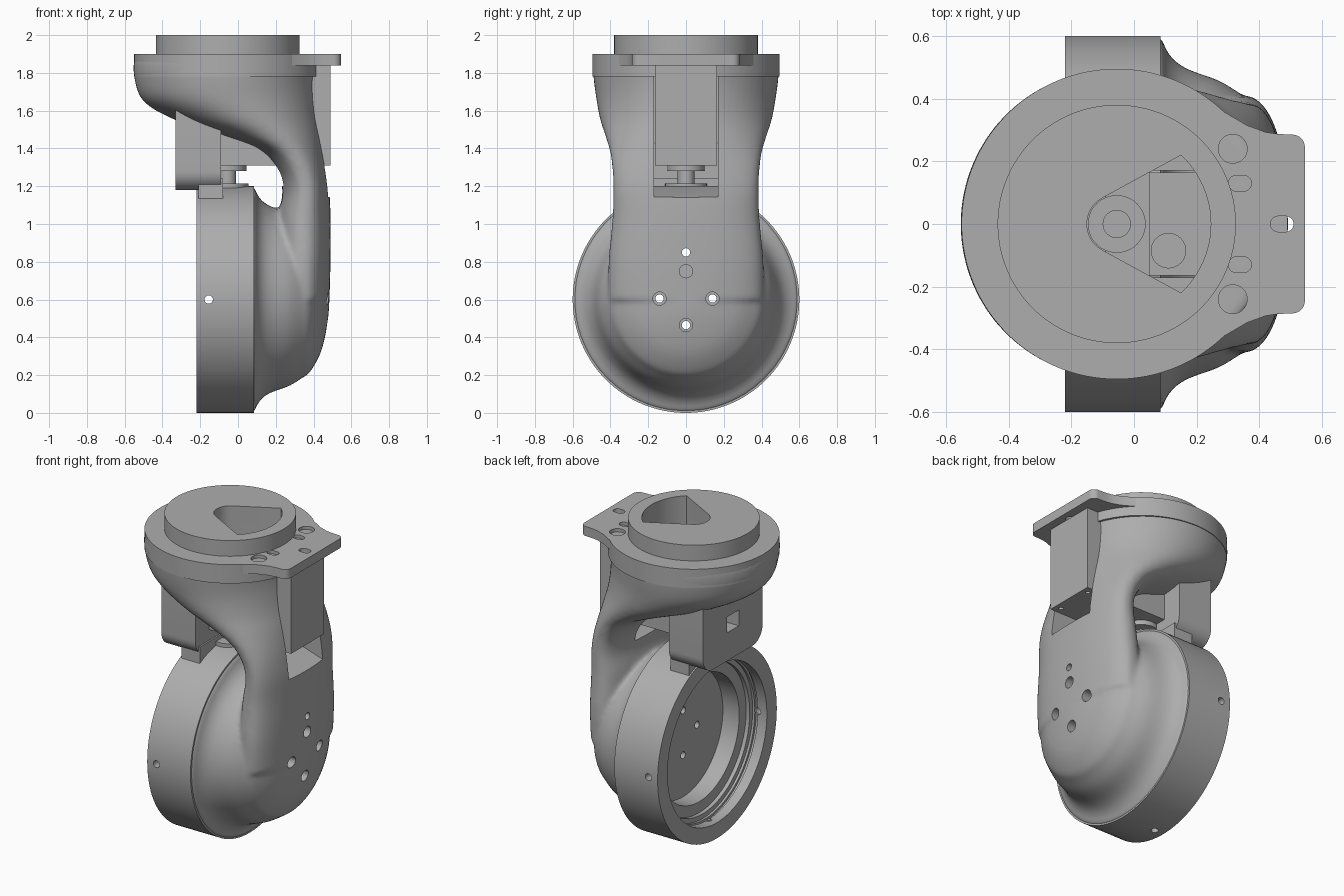
import bpy, bmesh, math
from mathutils import Vector, Matrix

if "Cube" in bpy.data.objects:
    bpy.data.objects.remove(bpy.data.objects["Cube"], do_unlink=True)

grey = bpy.data.materials.new("satin grey")
grey.use_nodes = True
grey.diffuse_color = (0.42, 0.42, 0.42, 1)
grey.node_tree.nodes["Principled BSDF"].inputs["Base Color"].default_value = grey.diffuse_color

CX = -0.055          # swivel axis
HUB_Z = 0.6          # wheel axis height


def finish(name, bm):
    bmesh.ops.recalc_face_normals(bm, faces=bm.faces)
    me = bpy.data.meshes.new(name)
    bm.to_mesh(me)
    bm.free()
    me.materials.append(grey)
    ob = bpy.data.objects.new(name, me)
    bpy.context.collection.objects.link(ob)
    return ob


def select(ob):
    bpy.ops.object.select_all(action='DESELECT')
    ob.select_set(True)
    bpy.context.view_layer.objects.active = ob


def shade(ob, angle=35):
    select(ob)
    bpy.ops.object.shade_smooth_by_angle(angle=math.radians(angle))


def modify(ob, kind, **settings):
    m = ob.modifiers.new(kind.lower(), kind)
    for key, value in settings.items():
        setattr(m, key, value)
    select(ob)
    bpy.ops.object.modifier_apply(modifier=m.name)


def combine(ob, others, operation='DIFFERENCE'):
    for other in others:
        modify(ob, 'BOOLEAN', object=other, operation=operation, solver='EXACT')


def loft(name, rings):
    bm = bmesh.new()
    loops = [[bm.verts.new(p) for p in ring] for ring in rings]
    n = len(loops[0])
    for a, b in zip(loops, loops[1:]):
        for i in range(n):
            j = (i + 1) % n
            bm.faces.new((a[i], a[j], b[j], b[i]))
    bm.faces.new(loops[0])
    bm.faces.new(loops[-1])
    return finish(name, bm)


def prism(name, outline, lo, hi):
    """Extrude an xy outline from lo to hi in z."""
    return loft(name, [[(x, y, z) for x, y in outline] for z in (lo, hi)])


def box(name, x, y, z):
    return prism(name, [(x[0], y[0]), (x[1], y[0]), (x[1], y[1]), (x[0], y[1])], *z)


def arc(cx, cy, r, a0, a1, n):
    return [(cx + r * math.cos(math.radians(a0 + (a1 - a0) * i / n)),
             cy + r * math.sin(math.radians(a0 + (a1 - a0) * i / n))) for i in range(n + 1)]


def disc(name, x, y, r, lo, hi, n=96):
    return prism(name, arc(x, y, r, 0, 360, n)[:-1], lo, hi)


def turn_x(name, profile, n=128):
    """Revolve (x, radius) points about the wheel axis."""
    return loft(name, [[(x, b, HUB_Z + c) for b, c in arc(0, 0, r, 0, 360, n)[:-1]]
                       for x, r in profile])


def drill_x(y, z, r, x0, x1):
    ob = turn_x("drill", [(x0, r), (x1, r)], 24)
    ob.data.transform(Matrix.Translation((0, y, z - HUB_Z)))
    return ob


def smooth_path(keys, steps=5):
    """Catmull-Rom interpolation through key vectors."""
    keys = [Vector(k) for k in keys]
    pts = [keys[0]] + keys + [keys[-1]]
    out = []
    for p0, p1, p2, p3 in zip(pts, pts[1:], pts[2:], pts[3:]):
        for s in range(steps):
            t = s / steps
            out.append(p1 + (p2 - p0) * (t / 2) + (p0 * 2 - p1 * 5 + p2 * 4 - p3) * (t * t / 2)
                       + (p1 * 3 - p0 - p2 * 3 + p3) * (t ** 3 / 2))
    return out + [keys[-1]]


def section(inner, outer, half, power):
    mid, span = (inner + outer) / 2, (outer - inner) / 2
    ring = []
    for i in range(64):
        a = 2 * math.pi * i / 64
        c, s = math.cos(a), math.sin(a)
        u = math.copysign(abs(c) ** (2 / power), c)
        v = math.copysign(abs(s) ** (2 / power), s)
        ring.append((mid.x + span.x * u, half * v, mid.y + span.y * u))
    return ring


# Curved fork arm: inner x, z, outer x, z, and (half width, roundness)
stations = [((-.55, 1.88), (.44, 1.88), (.495, 2)), ((-.55, 1.78), (.425, 1.78), (.49, 2)),
            ((-.5, 1.65), (.425, 1.68), (.475, 2)), ((-.33, 1.55), (.435, 1.56), (.455, 2)),
            ((-.09, 1.47), (.45, 1.45), (.425, 2.1)), ((.1, 1.4), (.465, 1.34), (.4, 2.2)),
            ((.205, 1.29), (.475, 1.25), (.388, 2.3)), ((.235, 1.17), (.485, 1.16), (.385, 2.3)),
            ((.21, 1.02), (.49, 1.02), (.39, 2.3)), ((.2, .8), (.49, .8), (.41, 2.3)),
            ((.2, .6), (.484, .6), (.41, 2.2))]
paths = [smooth_path([s[k] for s in stations]) for k in range(3)]
body = loft("fork_body", [section(i, o, *w) for i, o, w in zip(*paths)])

# Rounded dome behind the wheel housing, blended into the arm
dome_keys = [(.05, .6), (.085, .595), (.1, .56), (.13, .52), (.18, .49), (.27, .458), (.34, .415),
             (.38, .385), (.43, .3), (.458, .21), (.477, .1), (.484, .01)]
dome = turn_x("dome", smooth_path(dome_keys, 3))
combine(body, [dome], 'UNION')
modify(body, 'REMESH', mode='VOXEL', voxel_size=0.013)
modify(body, 'SMOOTH', factor=0.5, iterations=10)

# Swivel disc, raised cap and lug plate
rim = disc("swivel_disc", CX, 0, .495, 1.78, 1.9, 128)
cap = disc("raised_cap", CX, 0, .38, 1.88, 2.0, 128)
upper = (arc(.505, .245, .04, 0, 90, 8) + [(.46, .287), (.42, .293), (.36, .315), (.28, .362),
                                         (.2, .415), (.12, .45), (0, .44)])
lug = prism("lug_plate", upper + [(x, -y) for x, y in reversed(upper)], 1.84, 1.9)

# Wheel housing ring with stepped bore
ring = turn_x("wheel_housing", [(-.22, .6), (.085, .6)])
bores = [turn_x("bore", [(-.3, a), (b, a)])
         for a, b in ((.5, -.12), (.47, -.095), (.4, .02))]
groove = turn_x("groove", [(-.155, .515), (-.135, .515)])
radial = []
for k in range(4):
    hole = disc("radial_hole", -.155, 0, .022, .4, .7, 24)
    hole.data.transform(Matrix.Translation((0, 0, HUB_Z)) @ Matrix.Rotation(k * math.pi / 2, 4, 'X'))
    radial.append(hole)

# Axle bolt holes, with wider mouths on the outside
bolts = [drill_x(y, z, .022, -.1, .6) for y, z in ((0, .75), (.14, .605), (-.14, .605), (0, .465), (0, .85))]
mouths = [drill_x(y, z, .035, .4, .6) for y, z in ((0, .75), (.14, .605), (-.14, .605), (0, .465))]

# Motor pocket with a sloping floor, open to the inside
pocket = loft("pocket", [[(x, y, z) for x, z in ((.05, 1.2), (.3, 1.2), (.49, 1.14), (.65, 1.12),
                                                 (.65, 1.84), (.05, 1.84))] for y in (-.17, .17)])

# Sector window from the cap down to the motor
window = prism("window", arc(CX, 0, .095, 120, 240, 16) + arc(CX, 0, .3, -47, 47, 24), 1.65, 2.1)

# Lug plate holes and adjusting slots
lug_holes = [disc("lug_hole", .315, s * .24, .046, 1.845, 2.1, 32) for s in (1, -1)]
for x, y in ((.338, .13), (.338, -.13), (.472, 0)):
    slot = arc(x + .012, y, .025, -90, 90, 10) + arc(x - .012, y, .025, 90, 270, 10)
    lug_holes.append(prism("slot", slot, 1.8, 2.1))

combine(body, [pocket, window] + bolts + mouths)
combine(rim, [window] + lug_holes)
combine(cap, [window])
combine(lug, [window] + lug_holes)
combine(ring, bores + [groove] + radial + bolts)

# Motor: tall rear case, low inner case, flange, shaft and upper hub
case = box("motor_case", (.27, .49), (-.165, .165), (1.31, 1.84))
screws = [disc("screw_hole", .45, s * .12, .014, 1.25, 1.36, 16) for s in (1, -1)]
combine(case, screws)
inner = box("motor_inner_case", (-.13, .28), (-.165, .165), (1.31, 1.64))
vent = disc("vent_hole", .11, -.085, .055, 1.5, 1.7, 32)
combine(inner, [vent])
parts = [disc("motor_flange", CX, 0, .1, 1.28, 1.32, 48),
         disc("motor_shaft", CX, 0, .045, 1.21, 1.29, 32),
         disc("drive_wheel", CX, 0, .11, 1.185, 1.215, 48),
         disc("upper_hub", CX, 0, .092, 1.6, 1.74, 48),
         disc("upper_shaft", CX, 0, .045, 1.7, 1.84, 32)]

# Hanging bracket with rounded lower corners, a square hole and a neck to the ring
low = arc(-.2, 1.28, .1, 180, 270, 8) + arc(.2, 1.28, .1, 270, 360, 8)
bracket = loft("hanging_bracket", [[(x, y, z) for y, z in [(-.3, 1.68)] + low + [(.3, 1.68)]]
                                   for x in (-.33, -.09)])
square = box("square_hole", (-.4, -.22), (-.06, .06), (1.36, 1.46))
combine(bracket, [square])
neck = box("bracket_neck", (-.21, -.08), (-.27, .27), (1.09, 1.24))

# Shading, then remove the cutters
for ob in [rim, cap, lug, ring, case, inner, bracket, neck] + parts:
    shade(ob)
shade(body, 40)
for ob in ([dome, groove, pocket, window, vent, square] + bores + radial + bolts + mouths
           + lug_holes + screws):
    bpy.data.objects.remove(ob, do_unlink=True)
